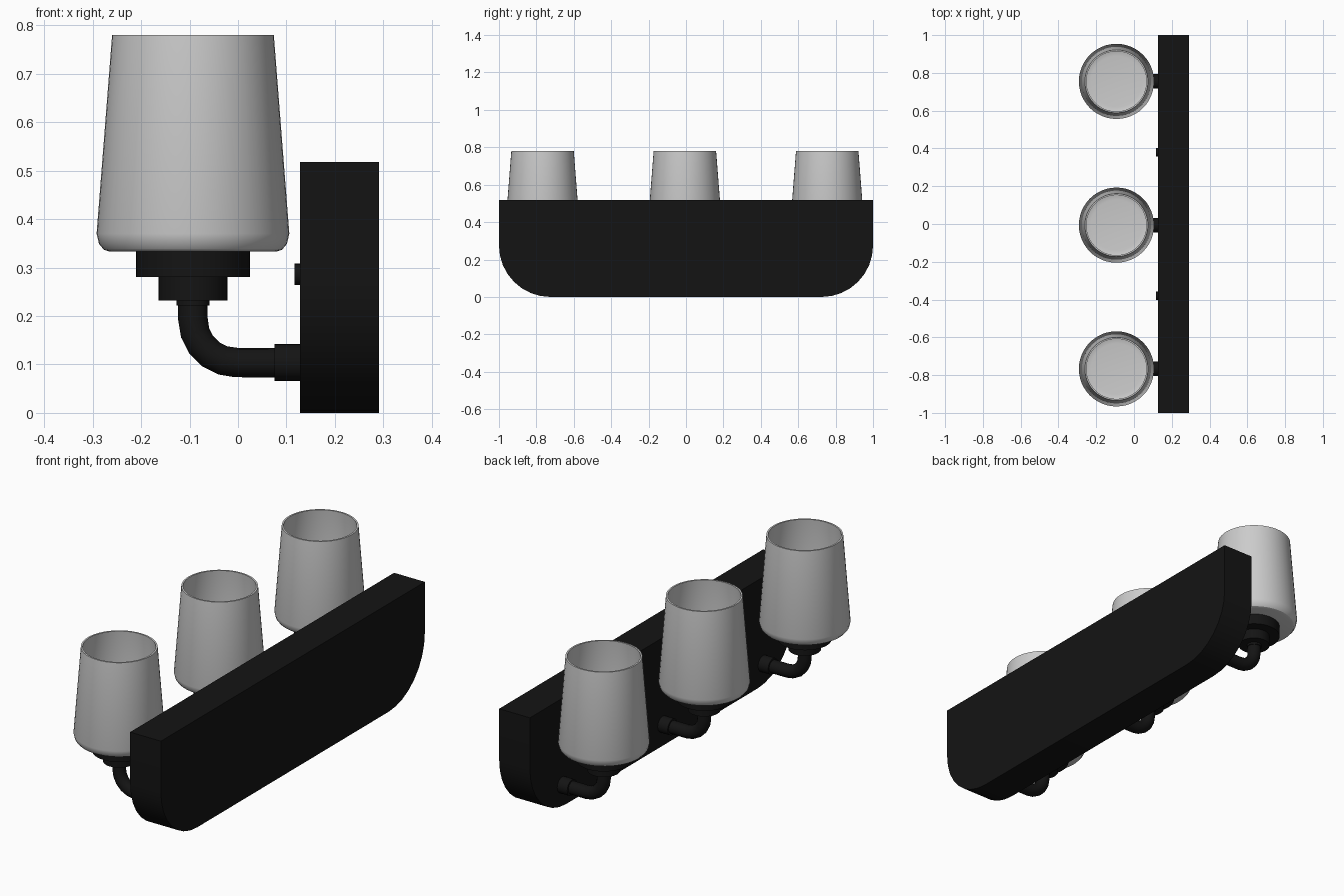
import bpy, bmesh
from math import pi, cos, sin, radians
from mathutils import Matrix, Vector

if "Cube" in bpy.data.objects:
    bpy.data.objects.remove(bpy.data.objects["Cube"])

LAMP_X = -0.093
LAMP_YS = (-0.767, -0.006, 0.755)

black = bpy.data.materials.new("black_metal")
black.diffuse_color = (0.007, 0.007, 0.007, 1)
black.use_nodes = True
black.node_tree.nodes["Principled BSDF"].inputs["Base Color"].default_value = black.diffuse_color


def finish(obj, mat=None, angle=30):
    if mat:
        obj.data.materials.append(mat)
    bpy.ops.object.select_all(action='DESELECT')
    obj.select_set(True)
    bpy.context.view_layer.objects.active = obj
    bpy.ops.object.shade_smooth_by_angle(angle=radians(angle))
    return obj


def mesh_object(name, bm):
    bmesh.ops.recalc_face_normals(bm, faces=bm.faces)
    me = bpy.data.meshes.new(name)
    bm.to_mesh(me)
    bm.free()
    obj = bpy.data.objects.new(name, me)
    bpy.context.collection.objects.link(obj)
    return obj


def lathe(name, profile, loc, mat=None, steps=40, along_x=False):
    """Revolve an open (radius, height) profile whose ends lie on the axis."""
    bm = bmesh.new()
    verts = [bm.verts.new((r, 0, z)) for r, z in profile]
    edges = [bm.edges.new(p) for p in zip(verts, verts[1:])]
    bmesh.ops.spin(bm, geom=verts + edges, cent=(0, 0, 0), axis=(0, 0, 1),
                   angle=2 * pi, steps=steps, use_merge=True)
    bmesh.ops.remove_doubles(bm, verts=bm.verts, dist=1e-5)
    if along_x:
        bm.transform(Matrix.Rotation(pi / 2, 4, 'Y'))
    bm.transform(Matrix.Translation(Vector(loc)))
    return finish(mesh_object(name, bm), mat)


def disc_profile(r, z0, z1):
    return [(0, z0), (r, z0), (r, z1), (0, z1)]


# Back plate: rectangle with rounded lower corners
bm = bmesh.new()
R, N = 0.275, 8
outline = [(-1, 0.518), (1, 0.518)]
outline += [(1 - R + R * cos(a), R - R * sin(a))
            for a in (pi / 2 * i / N for i in range(N + 1))]
outline += [(-1 + R - R * sin(a), R - R * cos(a))
            for a in (pi / 2 * i / N for i in range(N + 1))]
face = bm.faces.new([bm.verts.new((0.128, y, z)) for y, z in outline])
ext = bmesh.ops.extrude_face_region(bm, geom=[face])
bmesh.ops.translate(bm, vec=(0.163, 0, 0),
                    verts=[v for v in ext["geom"] if isinstance(v, bmesh.types.BMVert)])
finish(mesh_object("back_plate", bm), black)

# Mounting screws
for i, y in enumerate((-0.38, 0.38)):
    lathe(f"mounting_screw_{i}", disc_profile(0.022, 0, 0.02), (0.117, y, 0.286),
          black, 20, along_x=True)

# Hollow glass shade: outside going up, inside coming back down
shade = [(0, 0.333), (0.172, 0.333), (0.184, 0.337), (0.194, 0.349), (0.199, 0.37),
         (0.167, 0.78), (0.159, 0.78), (0.190, 0.372), (0.184, 0.355), (0.165, 0.345),
         (0.135, 0.341), (0, 0.341)]

# Stepped socket under the shade
socket = [(0, 0.222), (0.034, 0.222), (0.034, 0.232), (0.071, 0.232), (0.071, 0.281),
          (0.118, 0.281), (0.118, 0.333), (0, 0.333)]


def arm(name, y):
    B, cx, cz = 0.089, -0.004, 0.193
    pts = [(LAMP_X, 0.23)]
    pts += [(cx - B * cos(a), cz - B * sin(a)) for a in (pi / 2 * i / 5 for i in range(6))]
    pts += [(0.13, cz - B)]
    cu = bpy.data.curves.new(name, 'CURVE')
    cu.dimensions = '3D'
    cu.bevel_depth = 0.0305
    cu.bevel_resolution = 5
    cu.use_fill_caps = True
    sp = cu.splines.new('POLY')
    sp.points.add(len(pts) - 1)
    for p, (x, z) in zip(sp.points, pts):
        p.co = (x, y, z, 1)
    obj = bpy.data.objects.new(name, cu)
    bpy.context.collection.objects.link(obj)
    bpy.ops.object.select_all(action='DESELECT')
    obj.select_set(True)
    bpy.context.view_layer.objects.active = obj
    bpy.ops.object.convert(target='MESH')
    finish(bpy.context.view_layer.objects.active, black)


for i, y in enumerate(LAMP_YS):
    lathe(f"glass_shade_{i}", shade, (LAMP_X, y, 0), steps=48)
    lathe(f"socket_{i}", socket, (LAMP_X, y, 0), black)
    arm(f"curved_arm_{i}", y)
    lathe(f"arm_collar_{i}", disc_profile(0.038, 0, 0.06), (0.075, y, 0.104),
          black, 24, along_x=True)
